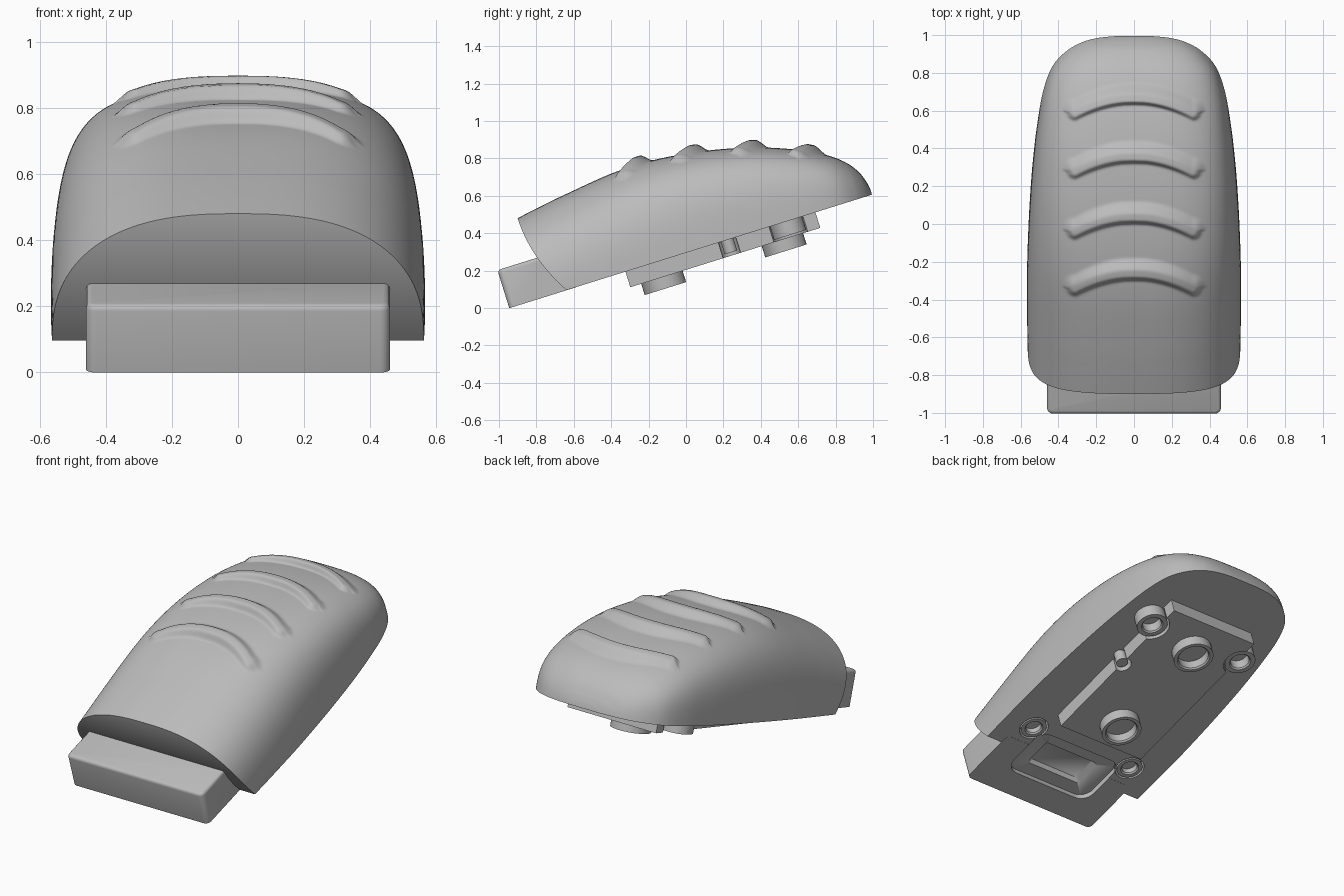
import bpy, bmesh, math
from mathutils import Matrix, Vector

if "Cube" in bpy.data.objects:
    bpy.data.objects.remove(bpy.data.objects["Cube"])

TILT = math.radians(17.35)
# Everything is built on a flat base (x, u along the length, w up), then tilted
FRAME = Matrix.Translation((0, -0.945, 0)) @ Matrix.Rotation(TILT, 4, 'X')

grey = bpy.data.materials.new("plain_grey")
grey.diffuse_color = (0.5, 0.5, 0.5, 1)
grey.use_nodes = True
grey.node_tree.nodes["Principled BSDF"].inputs["Base Color"].default_value = grey.diffuse_color


def finish(name, bm):
    bmesh.ops.remove_doubles(bm, verts=bm.verts, dist=1e-5)
    bmesh.ops.recalc_face_normals(bm, faces=bm.faces)
    me = bpy.data.meshes.new(name)
    bm.to_mesh(me)
    bm.free()
    me.materials.append(grey)
    ob = bpy.data.objects.new(name, me)
    bpy.context.collection.objects.link(ob)
    ob.matrix_world = FRAME
    return ob


def smooth(ob, angle=30):
    bpy.ops.object.select_all(action='DESELECT')
    ob.select_set(True)
    bpy.context.view_layer.objects.active = ob
    bpy.ops.object.shade_smooth_by_angle(angle=math.radians(angle))


def area(me):
    return sum(p.area for p in me.polygons)


def boolean(ob, op, tool):
    """Apply one boolean, keeping the old mesh if a solver fails."""
    before = area(ob.data)
    done = False
    for solver in ('EXACT', 'MANIFOLD', 'FLOAT'):
        mod = ob.modifiers.new(op.lower(), 'BOOLEAN')
        mod.operation, mod.object, mod.solver = op, tool, solver
        bpy.context.view_layer.update()
        dg = bpy.context.evaluated_depsgraph_get()
        me = bpy.data.meshes.new_from_object(ob.evaluated_get(dg))
        ob.modifiers.clear()
        if .7 * before < area(me) < 2.5 * before:
            ob.data = me
            done = True
            break
    if done or op == 'DIFFERENCE':
        bpy.data.objects.remove(tool)


def block(name, x, u, hx, hu, w0, w1, r=0.0, taper=1.0, bevel=0.0):
    """Box with rounded upright corners; taper scales the upper end."""
    bm = bmesh.new()
    bmesh.ops.create_cube(bm, size=2)
    for v in bm.verts:
        v.co = Vector((x + v.co.x * hx, u + v.co.y * hu, w0 if v.co.z < 0 else w1))
    if r:
        up = [e for e in bm.edges if abs(e.verts[0].co.z - e.verts[1].co.z) > 1e-6]
        bmesh.ops.bevel(bm, geom=up, offset=r, segments=6, profile=0.5, affect='EDGES')
    if bevel:
        top = [e for e in bm.edges if all(v.co.z > w1 - 1e-5 for v in e.verts)]
        bmesh.ops.bevel(bm, geom=top, offset=bevel, segments=3, profile=0.5, affect='EDGES')
    for v in bm.verts:
        if taper != 1 and v.co.z > w1 - 1e-5:
            v.co.x = x + (v.co.x - x) * taper
            v.co.y = u + (v.co.y - u) * taper
    return finish(name, bm)


def lathe(name, x, u, profile, steps=40):
    """Revolve (radius, w) points around an upright axis."""
    bm = bmesh.new()
    vs = [bm.verts.new((x + r, u, w)) for r, w in profile]
    es = [bm.edges.new(p) for p in zip(vs, vs[1:])]
    bmesh.ops.spin(bm, geom=vs + es, cent=(x, u, 0), axis=(0, 0, 1),
                   angle=math.tau, steps=steps)
    return finish(name, bm)


def disc(name, x, u, r, w0, w1):
    return lathe(name, x, u, [(0, w0), (r, w0), (r, w1), (0, w1)])


def cup(name, x, u, ro, ri, tip, floor, root):
    return lathe(name, x, u, [(0, floor), (ri, floor), (ri, tip + .008), (ri + .008, tip),
                              (ro, tip), (ro, root), (0, root)])


# Shell stations: position, half width, crown height, squareness of the section
STATIONS = [(.186, .563, .445, 2.6), (.32, .565, .468, 2.65), (.473, .566, .491, 2.75),
            (.735, .566, .523, 2.95), (.945, .56, .526, 3.2), (1.148, .55, .506, 3.4),
            (1.346, .535, .47, 3.5), (1.54, .513, .418, 3.5), (1.727, .481, .346, 3.4),
            (1.862, .433, .275, 3.2), (1.947, .36, .208, 3), (1.998, .275, .141, 2.8),
            (2.022, .19, .08, 2.6), (2.032, .1, .035, 2.5)]
RIBS = (-.25, .05, .37, .68)
N = 120


def spline(p, i, t):
    a, b, c, d = (p[min(max(k, 0), len(p) - 1)] for k in (i - 1, i, i + 1, i + 2))
    return [.5 * (2 * B + (C - A) * t + (2 * A - 5 * B + 4 * C - D) * t * t
                  + (3 * B - A - 3 * C + D) * t ** 3) for A, B, C, D in zip(a, b, c, d)]


def rib_height(x, u, w):
    y = -.945 + u * math.cos(TILT) - w * math.sin(TILT)
    xc = max(-.31, min(.31, x))
    best = 0
    for yc in RIBS:
        dy = y - (yc - .085 * (xc / .31) ** 2)
        d = math.hypot(x - xc, dy)
        k = (d - .015) / (.04 if dy < 0 else .06)
        k = 1 - max(0, min(1, k))
        best = max(best, k * k * (3 - 2 * k))
    return (.042 - .018 * (xc / .31) ** 2) * best


# Shell with curved grip ribs
bm = bmesh.new()
rows = []
samples = [(i, k / 24) for i in range(len(STATIONS) - 1) for k in range(24)]
for i, t in samples + [(len(STATIONS) - 2, 1.0)]:
    u0, h, crown, power = spline(STATIONS, i, t)
    row = []
    for j in range(N + 1):
        a = math.pi * j / N
        c, s = math.cos(a), max(0, math.sin(a))
        x = h * math.copysign(abs(c) ** (2 / power), c)
        w = crown * s ** (2 / power) if 0 < j < N else 0
        fade = max(0, 1 - (u0 - .186) / .6)
        u = u0 + .134 * max(0, 1 - w / .445) ** 2 * fade
        if w > .15:
            w += rib_height(x, u, w)
        row.append(bm.verts.new((x, u, w)))
    rows.append(row)
for p, q in zip(rows, rows[1:]):
    for j in range(N):
        bm.faces.new((p[j], p[j + 1], q[j + 1], q[j]))
    bm.faces.new((p[0], q[0], q[N], p[N]))
for row in (rows[0], rows[-1]):
    for j in range(N // 2):
        f = [row[j], row[j + 1], row[N - j - 1], row[N - j]]
        bm.faces.new(f if j < N // 2 - 1 else [f[0], f[1], f[3]])
shell = finish("shell", bm)

# Front plug joins the shell; pocket, groove and screw holes are cut underneath
boolean(shell, 'UNION', block("plug", 0, .19, .46, .19, -.001, .212, r=.03, bevel=.018))
groove = block("groove", 0, .33, .30, .17, -.02, .03, r=.08)
boolean(groove, 'DIFFERENCE', block("groove_core", 0, .33, .262, .135, -.05, .06, r=.05))
boolean(shell, 'DIFFERENCE', groove)
boolean(shell, 'DIFFERENCE', block("pocket", 0, .33, .225, .105, -.01, .06, r=.02, taper=.75))
for sx in (-1, 1):
    boolean(shell, 'DIFFERENCE', disc("screw_hole", sx * .36, .5, .085, -.02, .06))
smooth(shell, 55)

# Raised plate under the shell, notched around its posts
plate = block("base_plate", 0, 1.183, .3, .532, -.087, .01)
for x, u, r in ((.33, 1.55, .1), (-.33, 1.55, .1), (.29, 1.22, .05)):
    boolean(plate, 'DIFFERENCE', disc("notch", x, u, r, -.12, -.003))
smooth(plate)

# Round sockets, screw posts and locating pin
parts = [cup("front_socket", 0, .828, .116, .088, -.15, -.09, -.08),
         cup("rear_socket", 0, 1.503, .116, .088, -.15, -.09, -.08),
         disc("locating_pin", .29, 1.22, .035, -.07, .01)]
for sx in (-1, 1):
    parts.append(cup("rear_screw_post", sx * .33, 1.55, .09, .055, -.075, -.01, .01))
    parts.append(cup("front_screw_post", sx * .36, .5, .075, .045, .001, .04, .062))
for ob in parts:
    smooth(ob)
for ob in [o for o in bpy.data.objects if o.name == "plug"]:
    smooth(ob)
